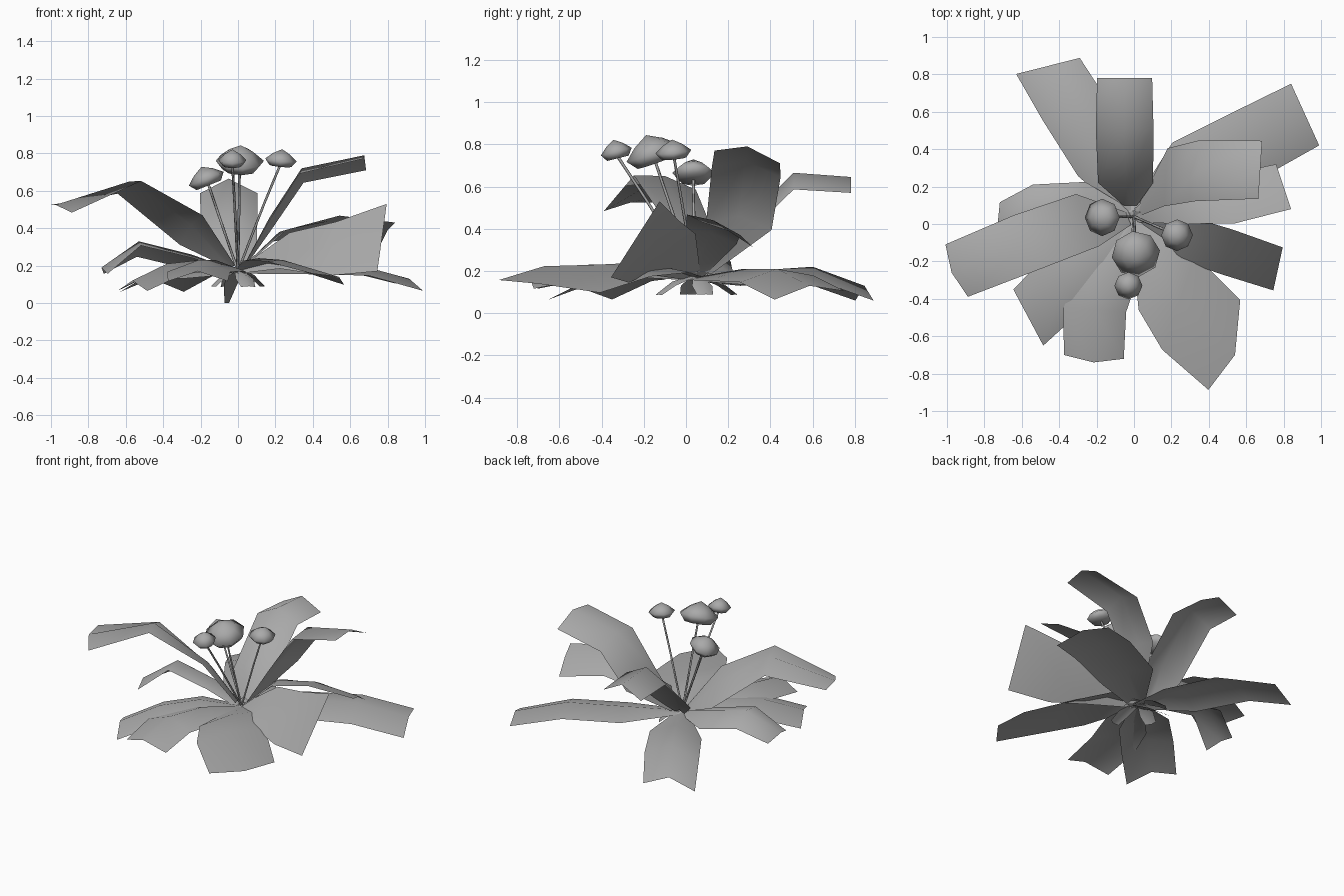
import bpy, bmesh, math
from mathutils import Vector

if "Cube" in bpy.data.objects:
    bpy.data.objects.remove(bpy.data.objects["Cube"])

BASE = (0.0, 0.04, 0.17)
WIDTHS = (0.25, 1.0, 1.05, 1.0)
GREY = bpy.data.materials.new("plant_grey")
GREY.diffuse_color = (0.4, 0.4, 0.4, 1)
GREY.use_nodes = True
GREY.node_tree.nodes["Principled BSDF"].inputs["Base Color"].default_value = GREY.diffuse_color


def finish(bm, name, smooth=True):
    me = bpy.data.meshes.new(name)
    bm.to_mesh(me)
    bm.free()
    me.materials.append(GREY)
    for p in me.polygons:
        p.use_smooth = smooth
    ob = bpy.data.objects.new(name, me)
    bpy.context.collection.objects.link(ob)
    return ob


def leaf(name, path, half, droop=0.05, tip=0.0, widths=WIDTHS, twist=(0, 0, 0, 0)):
    """Ridged leaf: midrib path, half-width vector, edges drop below the rib."""
    bm = bmesh.new()
    h = Vector(half)
    flat = Vector((h.x, h.y, h.z * 0.3))
    rows = []
    n = len(path) - 1
    for i, (p, w) in enumerate(zip(path, widths)):
        p = Vector(p)
        side = flat.lerp(h, i / n) * w + Vector((0, 0, twist[i]))
        down = Vector((0, 0, -droop * w))
        back = (Vector(path[n - 1]) - p).normalized() * tip if i == n else Vector()
        rows.append([bm.verts.new(q) for q in
                     (p - side + down + back, p, p + side + down + back)])
    for a, b in zip(rows, rows[1:]):
        for k in range(2):
            bm.faces.new((a[k], a[k + 1], b[k + 1], b[k]))
    bmesh.ops.recalc_face_normals(bm, faces=bm.faces[:])
    bm.normal_update()
    # upper side faces the sky
    if sum(f.normal.z for f in bm.faces) < 0:
        bmesh.ops.reverse_faces(bm, faces=bm.faces[:])
    return finish(bm, name)


def flower(name, pos, r, height, lean):
    """Eight-sided pointed cap on a thin bent stem."""
    c = Vector(pos)
    axis = Vector(lean).normalized()
    rot = axis.to_track_quat('Z', 'Y')
    bm = bmesh.new()
    rings = []
    for f, z in ((0.7, -0.38), (1.0, 0.0), (0.55, 0.38)):
        rings.append([bm.verts.new(c + rot @ Vector((r * f * math.cos(k * math.pi / 4),
                                                     r * f * math.sin(k * math.pi / 4),
                                                     height * z))) for k in range(8)])
    for a, b in zip(rings, rings[1:]):
        for k in range(8):
            j = (k + 1) % 8
            bm.faces.new((a[k], a[j], b[j], b[k]))
    top = bm.verts.new(c + axis * height * 0.68)
    for k in range(8):
        bm.faces.new((rings[2][k], rings[2][(k + 1) % 8], top))
    bm.faces.new(rings[0][::-1])
    finish(bm, name + "_cap")

    cu = bpy.data.curves.new(name + "_stem", 'CURVE')
    cu.dimensions = '3D'
    cu.bevel_depth = 0.007
    cu.bevel_resolution = 0
    cu.materials.append(GREY)
    sp = cu.splines.new('POLY')
    b = Vector(BASE)
    mid = b.lerp(c, 0.6)
    sp.points.add(2)
    for q, v in zip(sp.points, (b, mid, c - axis * height * 0.25)):
        q.co = (*v, 1)
    bpy.context.collection.objects.link(bpy.data.objects.new(name + "_stem", cu))


# Tall arching leaves
leaf("leaf_back_tall", [(-0.02, 0.1, 0.2), (-0.045, 0.22, 0.38), (-0.05, 0.51, 0.665),
                        (-0.05, 0.78, 0.645)], (0.147, 0, 0), 0.075)
leaf("leaf_right_tall", [(0.03, 0.08, 0.2), (0.17, 0.25, 0.46), (0.34, 0.285, 0.72),
                         (0.675, 0.29, 0.79)], (0.01, 0.155, -0.03), 0.05)
leaf("leaf_left_tall", [(-0.03, 0.03, 0.2), (-0.25, 0.02, 0.42), (-0.58, -0.1, 0.65),
                        (-0.975, -0.26, 0.525)], (0.06, -0.14, -0.02), 0.03, 0.03,
     twist=(0.01, 0.09, 0.05, 0))

# Middle leaves
leaf("leaf_right_mid", [BASE, (0.22, 0.12, 0.38), (0.5, 0.13, 0.44),
                        (0.8, 0.2, 0.39)], (-0.04, 0.12, -0.06), 0.02)
leaf("leaf_right_twisted", [BASE, (0.25, -0.07, 0.28), (0.5, -0.15, 0.29),
                            (0.77, -0.24, 0.35)], (0.025, 0.115, 0.18), 0.0)
leaf("leaf_left_mid", [BASE, (-0.25, 0.11, 0.26), (-0.53, 0.09, 0.33),
                       (-0.73, -0.01, 0.19)], (-0.01, 0.115, 0), 0.05, 0.03,
     twist=(0, -0.03, -0.03, 0))

# Low spreading leaves
leaf("leaf_back_low", [BASE, (-0.13, 0.3, 0.2), (-0.31, 0.6, 0.22),
                       (-0.46, 0.845, 0.13)], (0.17, 0.043, 0), 0.07)
leaf("leaf_right_low", [BASE, (0.28, 0.27, 0.21), (0.62, 0.43, 0.21),
                        (0.915, 0.585, 0.13)], (0.075, -0.165, -0.02), 0.045)
leaf("leaf_front_right", [BASE, (0.11, -0.22, 0.24), (0.24, -0.42, 0.23),
                          (0.54, -0.7, 0.14)], (0.085, 0.24, -0.03), 0.03, 0.08)
leaf("leaf_front", [BASE, (-0.12, -0.22, 0.23), (-0.21, -0.46, 0.23),
                    (-0.215, -0.74, 0.17)], (0.16, -0.01, 0), 0.06, 0.03)
leaf("leaf_front_left", [BASE, (-0.2, -0.14, 0.23), (-0.38, -0.32, 0.21),
                         (-0.565, -0.5, 0.12)], (0.08, -0.15, 0), 0.055)

# Small leaves at the crown base
leaf("base_leaf_back", [(0, 0, 0.17), (-0.04, 0.14, 0.1), (-0.06, 0.28, 0.0)],
     (0.04, 0, 0), 0.0, 0.0, (1, 0.9, 0.3))
for k in range(4):
    a = k * math.pi / 2 + 0.3
    u = Vector((math.cos(a), math.sin(a), 0))
    reach = 0.2 if k % 2 else 0.15
    o = Vector((0, 0.05, 0))
    leaf(f"base_leaf_{k}", [o + u * 0.02 + Vector((0, 0, 0.18)),
                            o + u * reach * 0.6 + Vector((0, 0, 0.15)),
                            o + u * reach + Vector((0, 0, 0.09))],
         (-u.y * 0.05, u.x * 0.05, 0), 0.02, 0.02, (0.5, 1, 0.8))

# Flowers
flower("flower_large", (0.01, -0.16, 0.76), 0.13, 0.13, (0.05, -0.35, 1))
flower("flower_left", (-0.17, 0.035, 0.665), 0.1, 0.1, (-0.4, 0.0, 1))
flower("flower_right", (0.23, -0.06, 0.765), 0.085, 0.085, (0.1, -0.1, 1))
flower("flower_front", (-0.03, -0.33, 0.765), 0.075, 0.085, (0, -0.25, 1))
